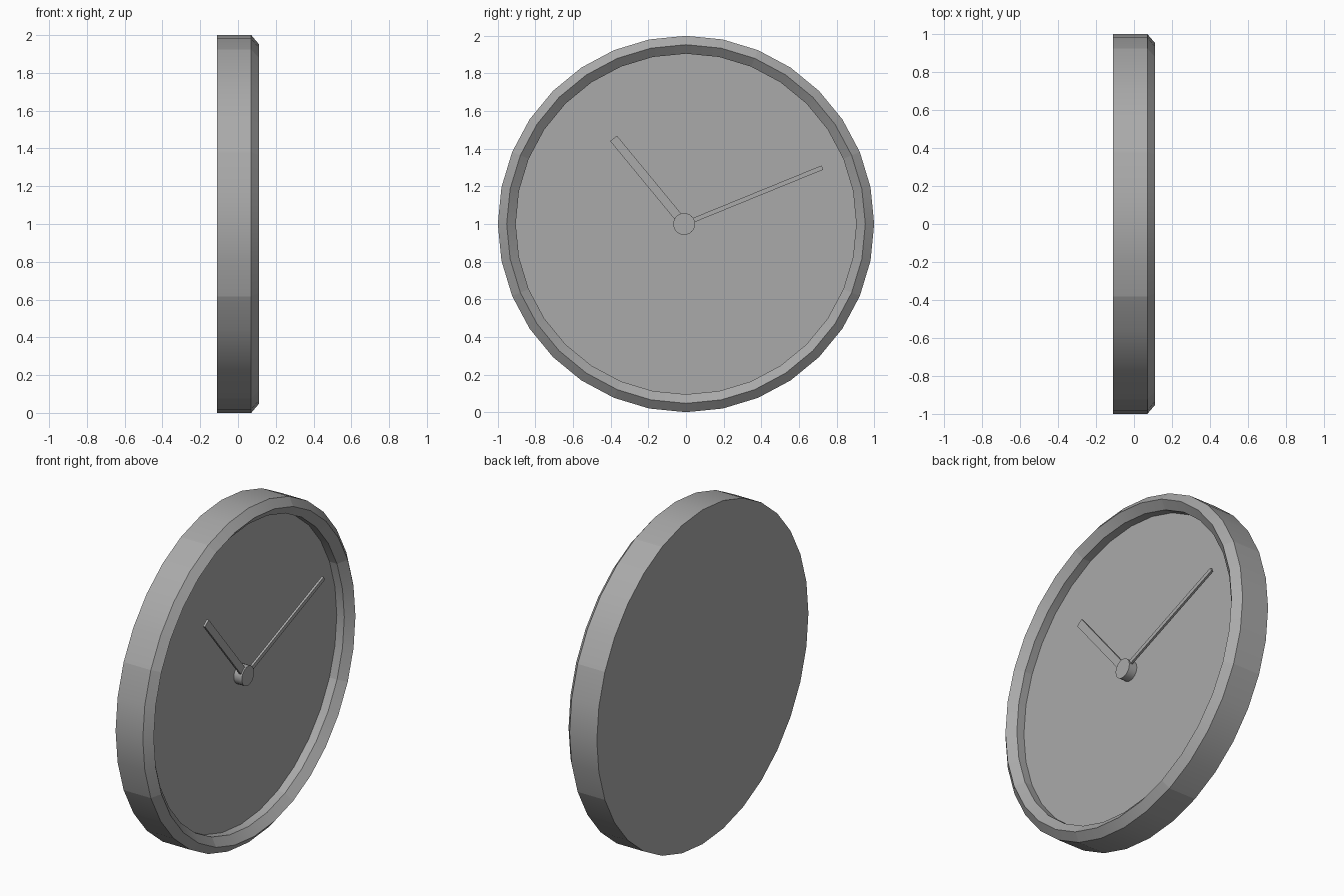
import bpy, bmesh, math
from mathutils import Matrix, Vector

if "Cube" in bpy.data.objects:
    bpy.data.objects.remove(bpy.data.objects["Cube"])

grey = bpy.data.materials.new("mid_grey")
grey.diffuse_color = (0.4, 0.4, 0.4, 1)
grey.use_nodes = True
grey.node_tree.nodes["Principled BSDF"].inputs["Base Color"].default_value = grey.diffuse_color
SIDES = 32
CENTRE_Z = 1.0


def add_object(name, bm):
    bmesh.ops.recalc_face_normals(bm, faces=bm.faces)
    mesh = bpy.data.meshes.new(name)
    bm.to_mesh(mesh)
    bm.free()
    mesh.materials.append(grey)
    obj = bpy.data.objects.new(name, mesh)
    bpy.context.collection.objects.link(obj)
    return obj


def lathe(name, profile, sides, segment=0):
    """Spin (x, radius) points around the x axis and cap both ends."""
    bm = bmesh.new()
    rings = []
    for x, r in profile:
        angles = [2 * math.pi * i / sides for i in range(sides)]
        rings.append([bm.verts.new((x, r * math.cos(a), CENTRE_Z + r * math.sin(a)))
                      for a in angles])
    for a, b in zip(rings, rings[1:]):
        for i in range(sides):
            j = (i + 1) % sides
            bm.faces.new((a[i], a[j], b[j], b[i])).smooth = True
        # crease where the rim segments meet
        if segment:
            for i in range(segment // 2, sides, segment):
                bm.edges.get((a[i], b[i])).smooth = False
    bm.faces.new(rings[0])
    bm.faces.new(rings[-1])
    # keep the profile corners crisp
    for ring in rings:
        for i in range(sides):
            bm.edges.get((ring[i], ring[(i + 1) % sides])).smooth = False
    return add_object(name, bm)


def hand(name, tip_y, tip_z, width, x0, x1):
    """Flat bar from the hub centre to its tip."""
    d = Vector((0, tip_y + 0.01, tip_z - CENTRE_Z))
    bm = bmesh.new()
    bmesh.ops.create_cube(bm, size=1)
    bmesh.ops.scale(bm, vec=(x1 - x0, d.length, width), verts=bm.verts)
    bmesh.ops.translate(bm, vec=((x0 + x1) / 2, d.length / 2, 0), verts=bm.verts)
    bmesh.ops.rotate(bm, matrix=Matrix.Rotation(math.atan2(d.z, d.y), 3, 'X'),
                     verts=bm.verts)
    bmesh.ops.translate(bm, vec=(0, -0.01, CENTRE_Z), verts=bm.verts)
    return add_object(name, bm)


# Case with chamfered rim and recessed dial
lathe("clock_case", [(-0.11, 1.0), (0.07, 1.0), (0.11, 0.953),
                     (0.07, 0.905), (0.02, 0.905)], SIDES, segment=4)

# Centre hub
hub = lathe("hub", [(0.02, 0.058), (0.073, 0.058)], 24)
hub.location.y = -0.01

# Hands
hand("hour_hand", -0.385, 1.455, 0.046, 0.05, 0.064)
hand("minute_hand", 0.725, 1.30, 0.024, 0.05, 0.064)
